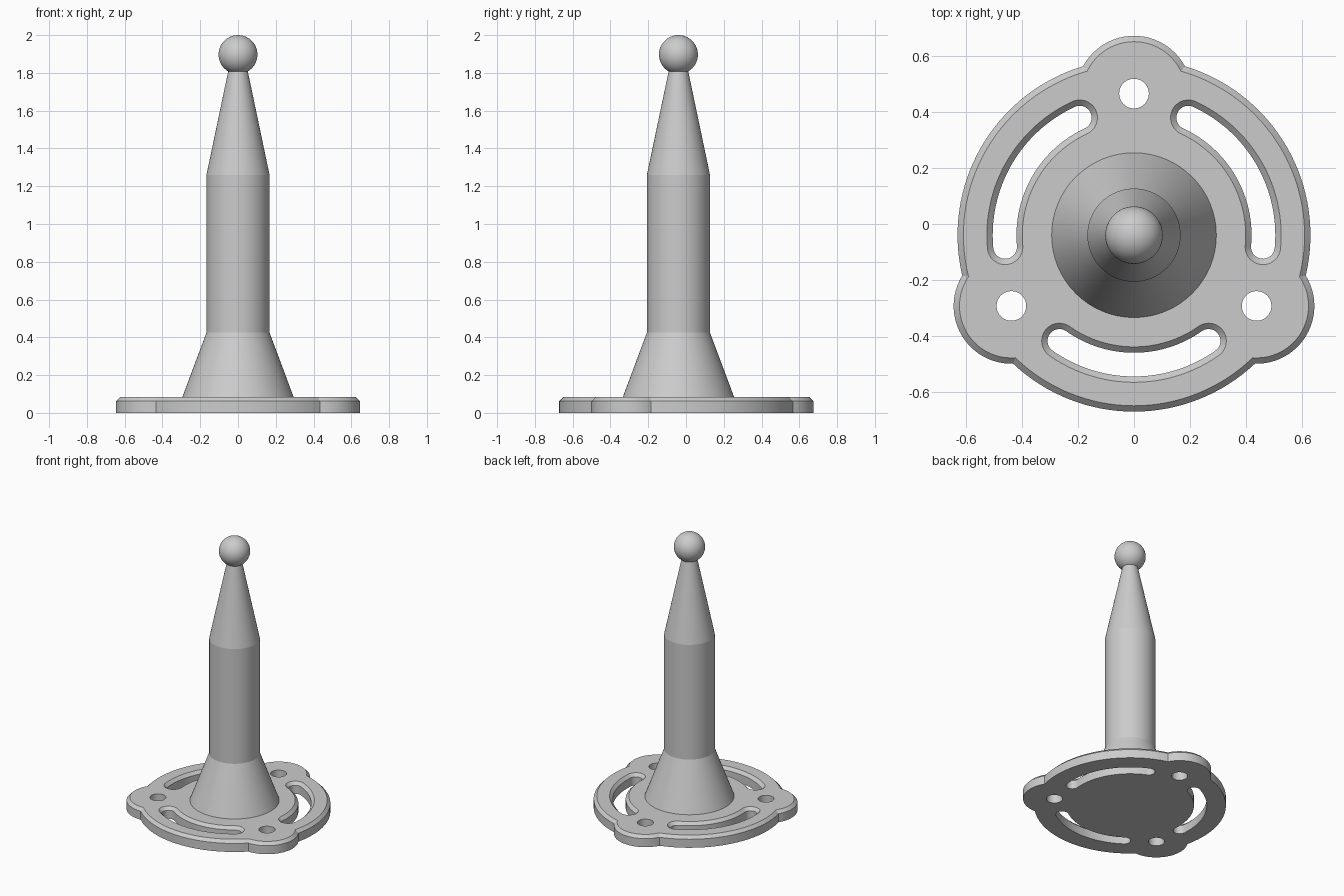
import bpy, bmesh
from math import sin, cos, acos, atan2, radians, pi
from mathutils import Vector

if "Cube" in bpy.data.objects:
    bpy.data.objects.remove(bpy.data.objects["Cube"], do_unlink=True)

CENTRE_Y = -0.04          # axis of the post and disc
PLATE_TOP, CHAMFER = 0.083, 0.021
LUG_DIST = 0.507          # axis to lug centre
THIRDS = [radians(90 + 120 * k) for k in range(3)]

grey = bpy.data.materials.new("plain grey")
grey.use_nodes = True
grey.diffuse_color = (0.6, 0.6, 0.6, 1)
grey.node_tree.nodes["Principled BSDF"].inputs["Base Color"].default_value = (0.6, 0.6, 0.6, 1)


def polar(r, a):
    return Vector((r * cos(a), r * sin(a)))


def arc(centre, r, start, end, steps):
    """Points along an arc, leaving out the last one."""
    return [centre + polar(r, start + (end - start) * i / steps) for i in range(steps)]


def circle(centre, r, steps=64):
    return arc(centre, r, 0, 2 * pi, steps)


def outline(inset):
    """Disc with three round lugs."""
    disc, lug = 0.632 - inset, 0.207 - inset
    a = acos((LUG_DIST**2 + disc**2 - lug**2) / (2 * LUG_DIST * disc))
    b = atan2(disc * sin(a), disc * cos(a) - LUG_DIST)
    pts = []
    for t in THIRDS:
        pts += arc(polar(LUG_DIST, t), lug, t - b, t + b, 24)
        pts += arc(Vector((0, 0)), disc, t + a, t + 2 * pi / 3 - a, 32)
    return pts


def slot(mid, half):
    """Curved slot with round ends."""
    r, s = 0.4635, radians(35.2)
    o = Vector((0, 0))
    return (arc(o, r + half, mid - s, mid + s, 32)
            + arc(polar(r, mid + s), half, mid + s, mid + s + pi, 24)
            + arc(o, r - half, mid + s, mid - s, 32)
            + arc(polar(r, mid - s), half, mid - s + pi, mid - s + 2 * pi, 24))


def loft(bm, layers):
    """Join stacked loops of equal length; return the end edge loops."""
    rings = [[bm.verts.new((p.x, p.y + CENTRE_Y, z)) for p in pts] for pts, z in layers]
    n = len(rings[0])
    for low, high in zip(rings, rings[1:]):
        for i in range(n):
            j = (i + 1) % n
            bm.faces.new((low[i], low[j], high[j], high[i]))
    return [[bm.edges.get((ring[i], ring[(i + 1) % n])) for i in range(n)]
            for ring in (rings[0], rings[-1])]


def finish(bm, name):
    bmesh.ops.recalc_face_normals(bm, faces=bm.faces)
    mesh = bpy.data.meshes.new(name)
    bm.to_mesh(mesh)
    bm.free()
    mesh.materials.append(grey)
    obj = bpy.data.objects.new(name, mesh)
    bpy.context.collection.objects.link(obj)
    bpy.ops.object.select_all(action="DESELECT")
    obj.select_set(True)
    bpy.context.view_layer.objects.active = obj
    bpy.ops.object.shade_smooth_by_angle(angle=radians(10))


# Base plate: chamfered rim and slots, plain screw holes
bm = bmesh.new()
shoulder = PLATE_TOP - CHAMFER
walls = [loft(bm, [(outline(0), 0), (outline(0), shoulder), (outline(CHAMFER), PLATE_TOP)])]
for t in THIRDS:
    mid = t + pi / 3
    walls.append(loft(bm, [(slot(mid, 0.0425), 0), (slot(mid, 0.0425), shoulder),
                           (slot(mid, 0.0425 + CHAMFER), PLATE_TOP)]))
    hole = circle(polar(LUG_DIST, t), 0.053)
    walls.append(loft(bm, [(hole, 0), (hole, PLATE_TOP)]))
for level in (0, 1):
    edges = [e for wall in walls for e in wall[level]]
    bmesh.ops.triangle_fill(bm, use_beauty=True, edges=edges)
finish(bm, "base_plate")

# Post: flared foot, straight shaft, tapered neck
bm = bmesh.new()
profile = [(0.295, 0.07), (0.295, PLATE_TOP), (0.167, 0.425), (0.167, 1.26), (0.052, 1.808)]
ends = loft(bm, [(circle(Vector((0, 0)), r), z) for r, z in profile])
for loop in ends:
    bmesh.ops.contextual_create(bm, geom=loop)
finish(bm, "post")

# Ball tip
bm = bmesh.new()
bmesh.ops.create_uvsphere(bm, u_segments=64, v_segments=32, radius=0.103)
bmesh.ops.translate(bm, verts=bm.verts, vec=(0, CENTRE_Y, 1.897))
finish(bm, "ball_tip")
